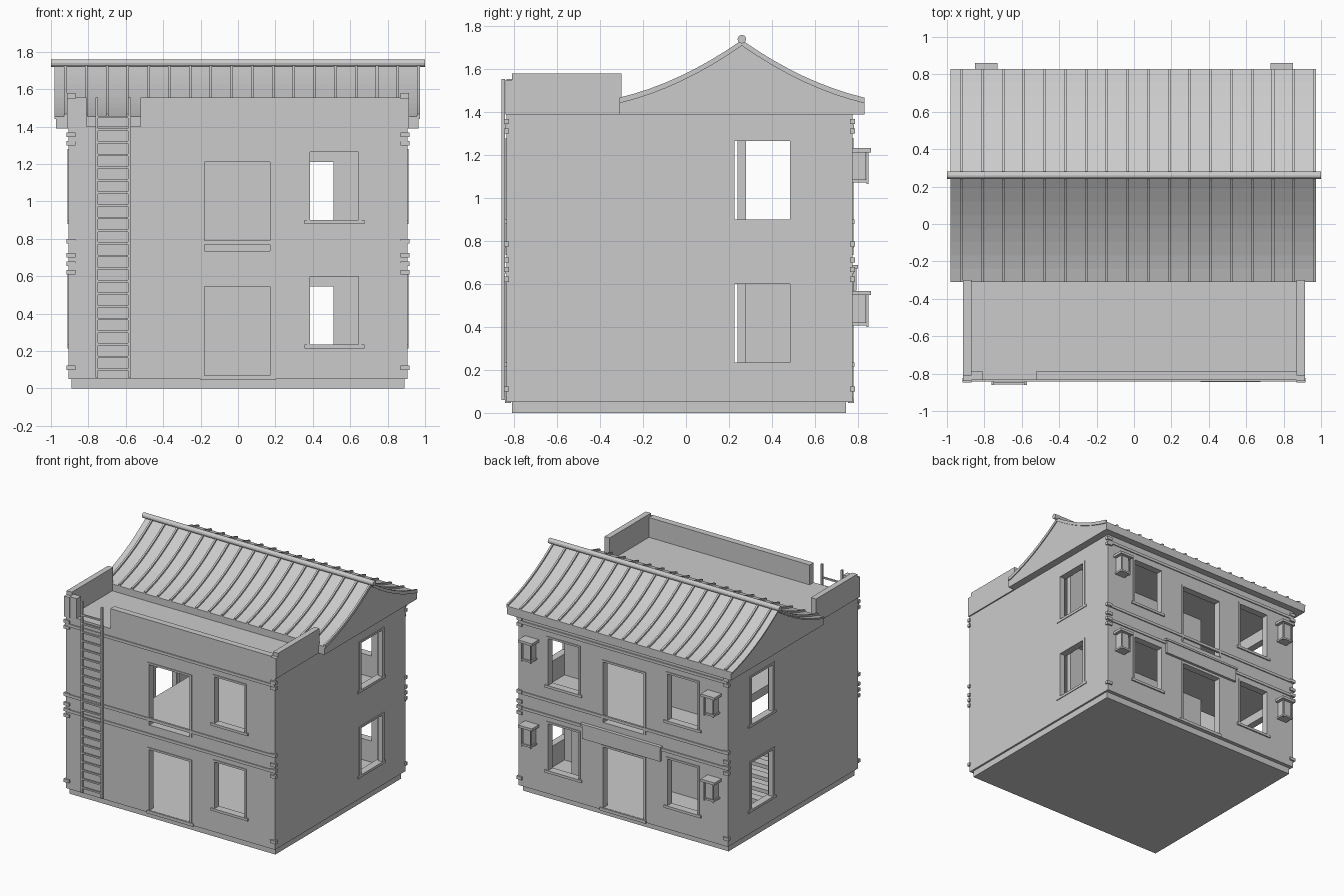
import bpy, math

cube = bpy.data.objects.get("Cube")
if cube:
    bpy.data.objects.remove(cube, do_unlink=True)

stone = bpy.data.materials.new("plain_grey")
stone.use_nodes = True
GREY = (0.6, 0.6, 0.6, 1)
stone.diffuse_color = GREY
stone.node_tree.nodes["Principled BSDF"].inputs["Base Color"].default_value = GREY

FACES = [(0, 3, 2, 1), (4, 5, 6, 7), (0, 1, 5, 4), (1, 2, 6, 5), (2, 3, 7, 6), (3, 0, 4, 7)]


def make(name, verts, faces):
    mesh = bpy.data.meshes.new(name)
    mesh.from_pydata(verts, [], faces)
    mesh.materials.append(stone)
    ob = bpy.data.objects.new(name, mesh)
    bpy.context.collection.objects.link(ob)
    return ob


def boxes(name, ranges):
    """One object from (x0, x1, y0, y1, z0, z1) boxes."""
    verts, faces = [], []
    for x0, x1, y0, y1, z0, z1 in ranges:
        n = len(verts)
        for z in (z0, z1):
            verts += [(x0, y0, z), (x1, y0, z), (x1, y1, z), (x0, y1, z)]
        faces += [tuple(n + i for i in f) for f in FACES]
    return make(name, verts, faces)


def extrude_profile(name, profile, spans):
    """Sweep a closed (y, z) profile along each x span."""
    verts, faces, k = [], [], len(profile)
    for x0, x1 in spans:
        n = len(verts)
        verts += [(x0, y, z) for y, z in profile] + [(x1, y, z) for y, z in profile]
        faces += [(n + i, n + (i + 1) % k, n + k + (i + 1) % k, n + k + i)[::-1] for i in range(k)]
        faces += [tuple(range(n, n + k)), tuple(range(n + 2 * k - 1, n + k - 1, -1))]
    return make(name, verts, faces)


W, FRONT, BACK, T = 0.905, -0.835, 0.775, 0.05
FLOORS = (0.07, 0.735)
WIN = (0.165, 0.53)      # window sill and head above the floor
DOOR_H = 0.475
WX = (0.385, 0.645)
WY = (0.21, 0.50)


def cut(ob, name, ranges):
    cutter = boxes(name, ranges)
    cutter.hide_render = True
    mod = ob.modifiers.new("cut", "BOOLEAN")
    mod.operation, mod.solver, mod.object = "DIFFERENCE", "EXACT", cutter
    bpy.context.view_layer.objects.active = ob
    bpy.ops.object.modifier_apply(modifier=mod.name)
    bpy.data.objects.remove(cutter, do_unlink=True)


# House shell: rooms, stairwell and openings
house = boxes("house_walls", [(-W, W, FRONT, BACK, 0.05, 1.40)])
inner = (-W + T, W - T, FRONT + T, BACK - T)
for f, top in zip(FLOORS, (0.67, 1.36)):
    cut(house, "room_cutter", [inner + (f, top)])
cut(house, "stairwell_cutter", [(-W + T, -0.42, -0.5, 0.15, 0.6, 0.8)])
for f in FLOORS:
    z0, z1 = f + WIN[0], f + WIN[1]
    out = 0.03
    cut(house, "opening_cutter", [
        (-0.18, 0.17, FRONT - out, FRONT + T + out, f, f + DOOR_H),
        (-0.18, 0.17, BACK - T - out, BACK + out, f, f + DOOR_H),
        (WX[0], WX[1], FRONT - out, FRONT + T + out, z0, z1),
        (WX[0], WX[1], BACK - T - out, BACK + out, z0, z1),
        (-WX[1], -WX[0], BACK - T - out, BACK + out, z0, z1),
        (-W - out, -W + T + out, WY[0], WY[1], z0, z1),
        (W - T - out, W + out, WY[0], WY[1], z0, z1)])

# Plinth and doorsteps
boxes("plinth", [(-0.89, 0.89, -0.81, 0.745, 0, 0.06)])
boxes("doorsteps", [(-0.2, 0.2, FRONT - 0.008, FRONT + 0.02, 0.045, 0.068),
                    (-0.2, 0.2, BACK - 0.02, BACK + 0.008, 0.045, 0.068)])

# Inner partition with a doorway, stair treads and a cupboard
parts = []
for f, top in zip(FLOORS, (0.67, 1.36)):
    parts += [(-0.42, 0.17, 0.24, 0.28, f, top), (0.51, W - T, 0.24, 0.28, f, top),
              (0.17, 0.51, 0.24, 0.28, f + DOOR_H, top)]
boxes("partition_walls", parts)
boxes("stair_treads", [(-0.8, -0.5, 0.08 - 0.065 * i, 0.15 - 0.065 * i,
                        0.1 + 0.06 * i, 0.13 + 0.06 * i) for i in range(10)])
boxes("cupboard", [(0.52, 0.60, 0.28, 0.56, FLOORS[0], 0.62)])

# Window and door trim
trim = []
for f in FLOORS:
    z0, z1 = f + WIN[0], f + WIN[1]
    for s in (-1, 1):
        a, b = sorted((s * (W - 0.035), s * (W + 0.006)))
        for y in (WY[0] - 0.01, WY[1] - 0.015):
            trim.append((a, b, y, y + 0.025, z0, z1))
        trim += [(a, b, WY[0] - 0.025, WY[1] + 0.025, z0 - 0.02, z0),
                 (a, b, WY[0] - 0.01, WY[1] + 0.01, z1, z1 + 0.015)]
    for wall, spans in ((FRONT, (WX,)), (BACK, (WX, (-WX[1], -WX[0])))):
        a, b = wall - 0.006, wall + 0.006
        for x0, x1 in spans:
            trim += [(x0 - 0.015, x0, a, b, z0, z1), (x1, x1 + 0.015, a, b, z0, z1),
                     (x0 - 0.015, x1 + 0.015, a, b, z1, z1 + 0.015),
                     (x0 - 0.03, x1 + 0.03, a - 0.004, b + 0.004, z0 - 0.02, z0)]
        trim += [(-0.195, -0.18, a, b, f, f + DOOR_H), (0.17, 0.185, a, b, f, f + DOOR_H),
                 (-0.195, 0.185, a, b, f + DOOR_H, f + DOOR_H + 0.015)]
boxes("opening_trim", trim)

# String courses on front and back, with stepped corner blocks
bands, blocks = [], []
for wall in (FRONT, BACK):
    for z in (0.65, 0.77, 1.32):
        bands.append((-W, W, wall - 0.008, wall + 0.008, z, z + 0.022))
    for s in (-1, 1):
        a, b = sorted((s * (W - 0.035), s * (W + 0.012)))
        for z in (0.1, 0.61, 0.655, 0.7, 0.775, 1.3, 1.345):
            blocks.append((a, b, wall - 0.012, wall + 0.012, z, z + 0.024))
boxes("string_courses", bands)
boxes("corner_blocks", blocks)

# Terrace parapet with a gap for the ladder
parapet = [(-0.52, 0.87, FRONT, -0.785, 1.39, 1.555), (-0.87, -0.81, FRONT, -0.785, 1.39, 1.555)]
for s in (-1, 1):
    a, b = sorted((s * 0.87, s * 0.915))
    parapet += [(a, b, -0.81, -0.30, 1.39, 1.58), (a, b, FRONT - 0.005, -0.81, 1.39, 1.55)]
boxes("terrace_parapet", parapet)

# Ladder
ladder = [(x, x + 0.014, -0.86, -0.842, 0.06, 1.555) for x in (-0.762, -0.587)]
ladder += [(-0.755, -0.58, -0.857, -0.845, z, z + 0.012)
           for z in (0.095 + 0.0675 * i for i in range(21))]
boxes("ladder", ladder)

# Swept roof: solid gable body, tile sheet and ribs share one curve
RIDGE_Y, STEPS = 0.26, 8


def roof_line(lift, reach=0.57):
    pts = []
    for i in range(-STEPS, STEPS + 1):
        t = abs(i) / STEPS
        z = 1.722 - 0.40 * t + 0.132 * t * t
        pts.append((RIDGE_Y + reach * i / STEPS, z + lift))
    return pts


def shell(low, high):
    return roof_line(low) + roof_line(high)[::-1]


extrude_profile("gable_body", [(-0.31, 1.39), (0.83, 1.39)] + roof_line(-0.012)[::-1],
                [(-0.972, 0.965)])
extrude_profile("roof_tiles", shell(-0.012, 0.0), [(-0.98, 0.972)])
extrude_profile("roof_ribs", shell(-0.006, 0.014),
                [(x - 0.007, x + 0.007) for x in (-0.922 + 0.111 * i for i in range(18))])

# Ridge pole
bpy.ops.mesh.primitive_cylinder_add(vertices=12, radius=0.02, depth=2.0,
                                    location=(0, RIDGE_Y, 1.74), rotation=(0, math.pi / 2, 0))
pole = bpy.context.object
pole.name = "ridge_pole"
pole.data.materials.append(stone)

# Back wall lanterns: bracket, framed lamp and cap
for f, level in zip((0.40, 1.065), ("lower", "upper")):
    for s, side in ((-1, "right"), (1, "left")):
        x = s * 0.79
        lamp = [(x - 0.035, x + 0.035, BACK, 0.838, f + 0.02, f + 0.15),
                (x - 0.06, x + 0.06, BACK, 0.862, f + 0.148, f + 0.168),
                (x - 0.045, x + 0.045, BACK, 0.848, f + 0.008, f + 0.022)]
        for dx in (-0.042, 0.034):
            lamp.append((x + dx, x + dx + 0.008, 0.84, 0.85, f, f + 0.15))
        boxes(f"{level}_{side}_lantern", lamp)

# Blank board above the back door
boxes("sign_board", [(-0.33, 0.345, BACK, 0.795, 0.57, 0.685),
                     (-0.34, 0.355, BACK, 0.802, 0.672, 0.688)])
